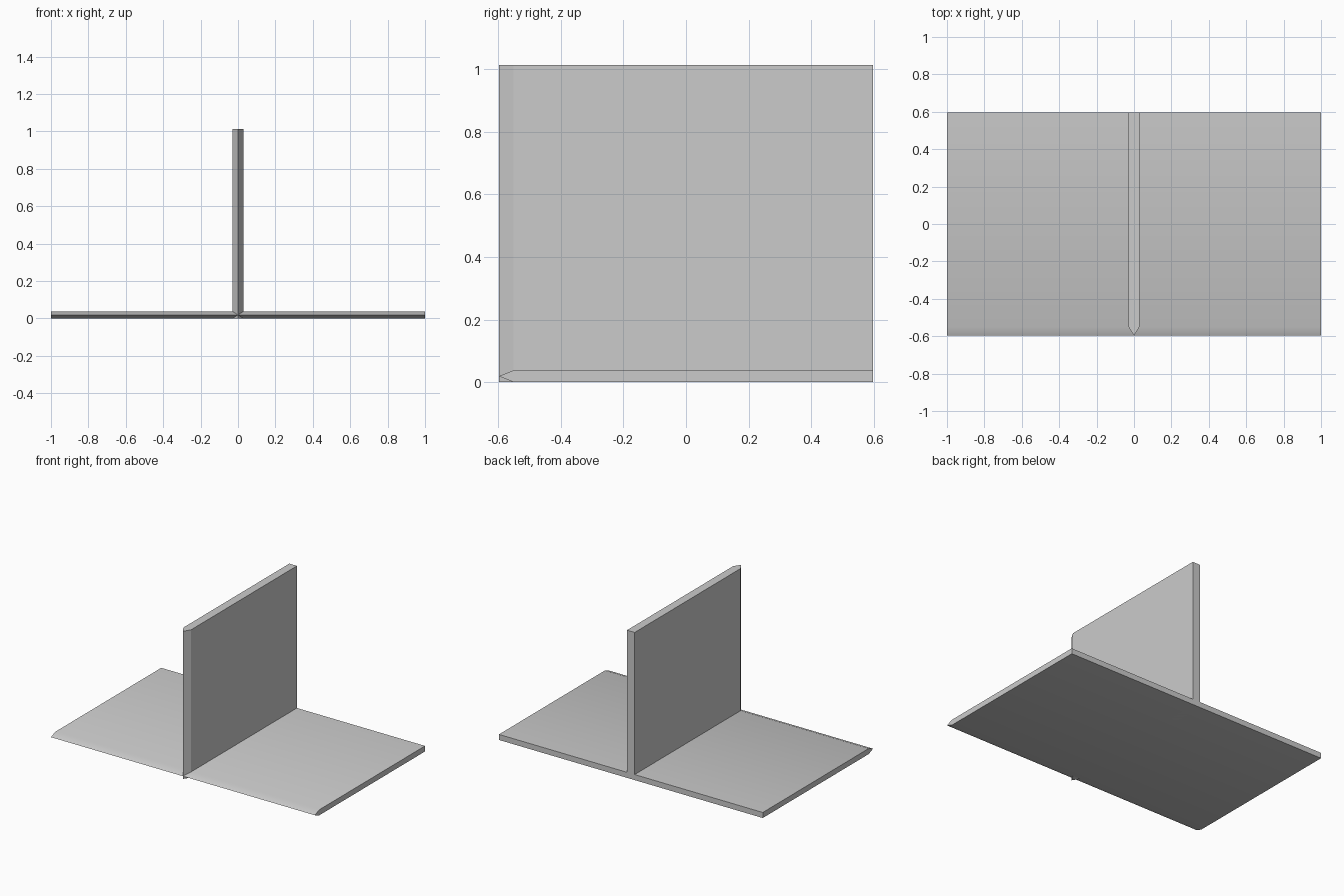
import bpy
import bmesh
from mathutils import Vector

cube = bpy.data.objects.get("Cube")
if cube:
    bpy.data.objects.remove(cube, do_unlink=True)

# Single plain grey
grey = bpy.data.materials.new("plain_grey")
grey.use_nodes = True
grey.diffuse_color = (0.6, 0.6, 0.6, 1)
grey.node_tree.nodes["Principled BSDF"].inputs["Base Color"].default_value = (0.6, 0.6, 0.6, 1)


def extruded_plate(name, profile, direction):
    """Extrude a closed profile along a direction into a solid plate."""
    bm = bmesh.new()
    face = bm.faces.new([bm.verts.new(p) for p in profile])
    result = bmesh.ops.extrude_face_region(bm, geom=[face])
    verts = [g for g in result["geom"] if isinstance(g, bmesh.types.BMVert)]
    bmesh.ops.translate(bm, verts=verts, vec=Vector(direction))
    bmesh.ops.recalc_face_normals(bm, faces=bm.faces)
    mesh = bpy.data.meshes.new(name)
    bm.to_mesh(mesh)
    bm.free()
    mesh.materials.append(grey)
    obj = bpy.data.objects.new(name, mesh)
    bpy.context.collection.objects.link(obj)
    bpy.ops.object.select_all(action="DESELECT")
    obj.select_set(True)
    bpy.context.view_layer.objects.active = obj
    bpy.ops.object.shade_smooth_by_angle(angle=0.5)
    return obj


FRONT, SHOULDER, BACK = -0.597, -0.55, 0.597
THICK, HALF, TOP = 0.038, 0.029, 1.012

# Flat wing with a pointed leading edge
extruded_plate("wing", [(-1, FRONT, THICK / 2), (-1, SHOULDER, THICK), (-1, BACK, THICK),
                        (-1, BACK, 0), (-1, SHOULDER, 0)], (2, 0, 0))

# Upright fin with a pointed leading edge
extruded_plate("fin", [(0, FRONT, 0), (HALF, SHOULDER, 0), (HALF, BACK, 0),
                       (-HALF, BACK, 0), (-HALF, SHOULDER, 0)], (0, 0, TOP))
